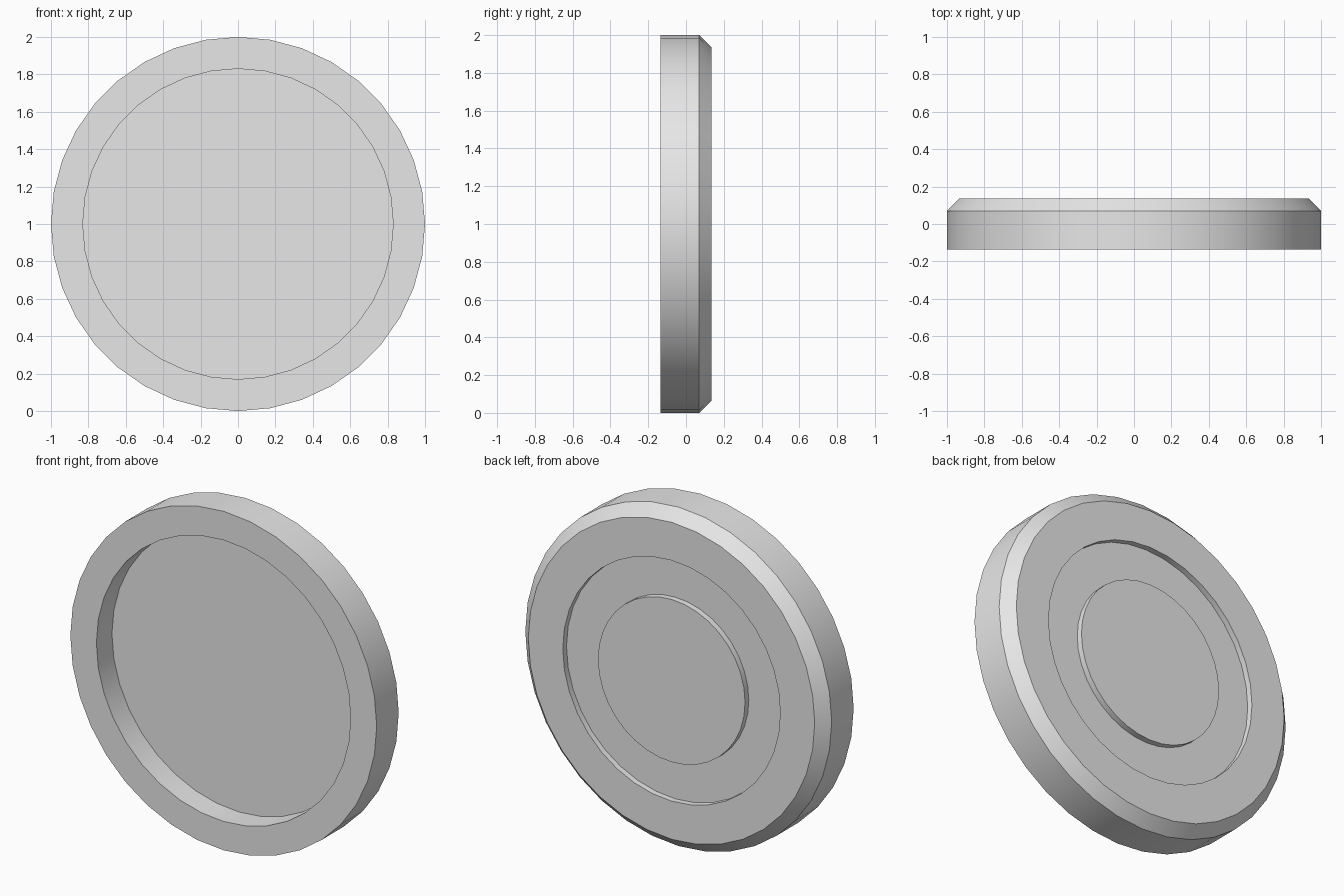
import bpy
import bmesh
import math
from mathutils import Matrix, Vector

cube = bpy.data.objects.get("Cube")
if cube:
    bpy.data.objects.remove(cube, do_unlink=True)

SIDES = 36

grey = bpy.data.materials.new("light_grey")
grey.use_nodes = True
grey.diffuse_color = (0.8, 0.8, 0.8, 1)
grey.node_tree.nodes["Principled BSDF"].inputs["Base Color"].default_value = (0.8, 0.8, 0.8, 1)


def lathe(name, profile):
    """Turn (radius, y) points about the y axis; cap both ends with flat discs."""
    bm = bmesh.new()
    rings = []
    for radius, y in profile:
        ring = []
        for i in range(SIDES):
            a = math.tau * i / SIDES
            ring.append(bm.verts.new((radius * math.cos(a), y, 1 + radius * math.sin(a))))
        rings.append(ring)
    for a, b in zip(rings, rings[1:]):
        for i in range(SIDES):
            j = (i + 1) % SIDES
            bm.faces.new((a[i], a[j], b[j], b[i]))
    bm.faces.new(rings[0])
    bm.faces.new(rings[-1])
    bmesh.ops.recalc_face_normals(bm, faces=bm.faces)
    mesh = bpy.data.meshes.new(name)
    bm.to_mesh(mesh)
    bm.free()
    mesh.materials.append(grey)
    obj = bpy.data.objects.new(name, mesh)
    bpy.context.collection.objects.link(obj)
    bpy.ops.object.select_all(action="DESELECT")
    obj.select_set(True)
    bpy.context.view_layer.objects.active = obj
    bpy.ops.object.shade_smooth_by_angle(angle=math.radians(30))
    return obj


# Round cap: front recess, rim, chamfered back edge, ring groove, centre disc
FRONT, BACK = -0.135, 0.135
FLOOR, GROOVE = 0.01, 0.10
lathe("round_cap", [
    (0.83, FLOOR), (0.83, FRONT),
    (1.0, FRONT), (1.0, 0.07),
    (0.935, BACK), (0.71, BACK),
    (0.71, GROOVE), (0.48, GROOVE),
    (0.48, BACK),
])
